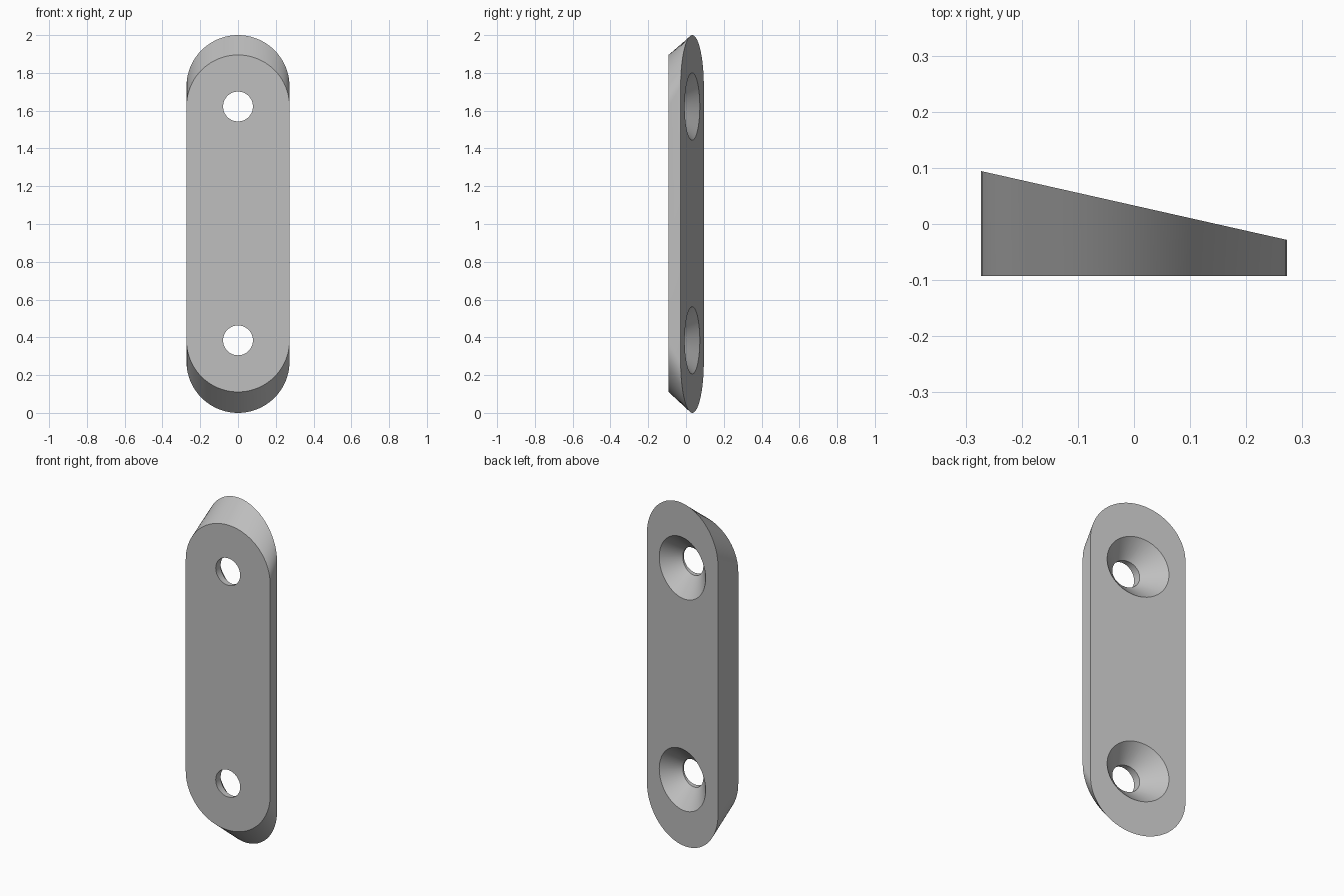
import bpy, bmesh, math

if "Cube" in bpy.data.objects:
    bpy.data.objects.remove(bpy.data.objects["Cube"])

HALF_W = 0.273            # half width and end radius
FRONT_Y = -0.093          # flat front plane
MID_Y, TILT = 0.033, -0.225   # sloping back plane: y = MID_Y + TILT * x
HOLES_Z = (0.384, 1.622)

grey = bpy.data.materials.new("plain grey")
grey.diffuse_color = (0.52, 0.52, 0.52, 1)
grey.use_nodes = True
grey.node_tree.nodes["Principled BSDF"].inputs["Base Color"].default_value = grey.diffuse_color


def loft(name, rings):
    """Skin a list of equal-length rings and cap both ends."""
    bm = bmesh.new()
    loops = [[bm.verts.new(p) for p in ring] for ring in rings]
    n = len(loops[0])
    for a, b in zip(loops, loops[1:]):
        for i in range(n):
            j = (i + 1) % n
            bm.faces.new((a[i], a[j], b[j], b[i]))
    bm.faces.new(loops[0])
    bm.faces.new(loops[-1])
    bmesh.ops.recalc_face_normals(bm, faces=bm.faces)
    mesh = bpy.data.meshes.new(name)
    bm.to_mesh(mesh)
    bm.free()
    mesh.materials.append(grey)
    obj = bpy.data.objects.new(name, mesh)
    bpy.context.collection.objects.link(obj)
    return obj


def stadium(z_low, z_high, y, tilt, steps=40):
    """Slot outline with rounded ends centred at z_low and z_high."""
    pts = []
    for zc, start in ((z_high, 0), (z_low, math.pi)):
        for i in range(steps + 1):
            a = start + math.pi * i / steps
            x = HALF_W * math.cos(a)
            pts.append((x, y + tilt * x, zc + HALF_W * math.sin(a)))
    return pts


def circle(zc, r, y, tilt, steps=64):
    angles = [2 * math.pi * i / steps for i in range(steps)]
    return [(r * math.cos(a), y + tilt * r * math.cos(a), zc + r * math.sin(a))
            for a in angles]


# Wedge plate: short flat front, longer sloping back
plate = loft("wedge_plate", [
    stadium(0.384, 1.622, FRONT_Y, 0),
    stadium(HALF_W, 2 - HALF_W, MID_Y, TILT),
])

# Countersunk screw holes, opening towards the back
LIP_Y, LIP_R, SINK_R = -0.065, 0.079, 0.178
for z in HOLES_Z:
    cutter = loft("screw_hole_cutter", [
        circle(z, LIP_R, FRONT_Y - 0.1, 0),
        circle(z, LIP_R, LIP_Y, TILT),
        circle(z, 2 * SINK_R - LIP_R, 2 * MID_Y - LIP_Y, TILT),
    ])
    cut = plate.modifiers.new("screw_hole", 'BOOLEAN')
    cut.operation, cut.solver, cut.object = 'DIFFERENCE', 'EXACT', cutter
    bpy.context.view_layer.objects.active = plate
    plate.select_set(True)
    bpy.ops.object.modifier_apply(modifier=cut.name)
    bpy.data.objects.remove(cutter)

bpy.ops.object.shade_smooth_by_angle(angle=math.radians(25))
